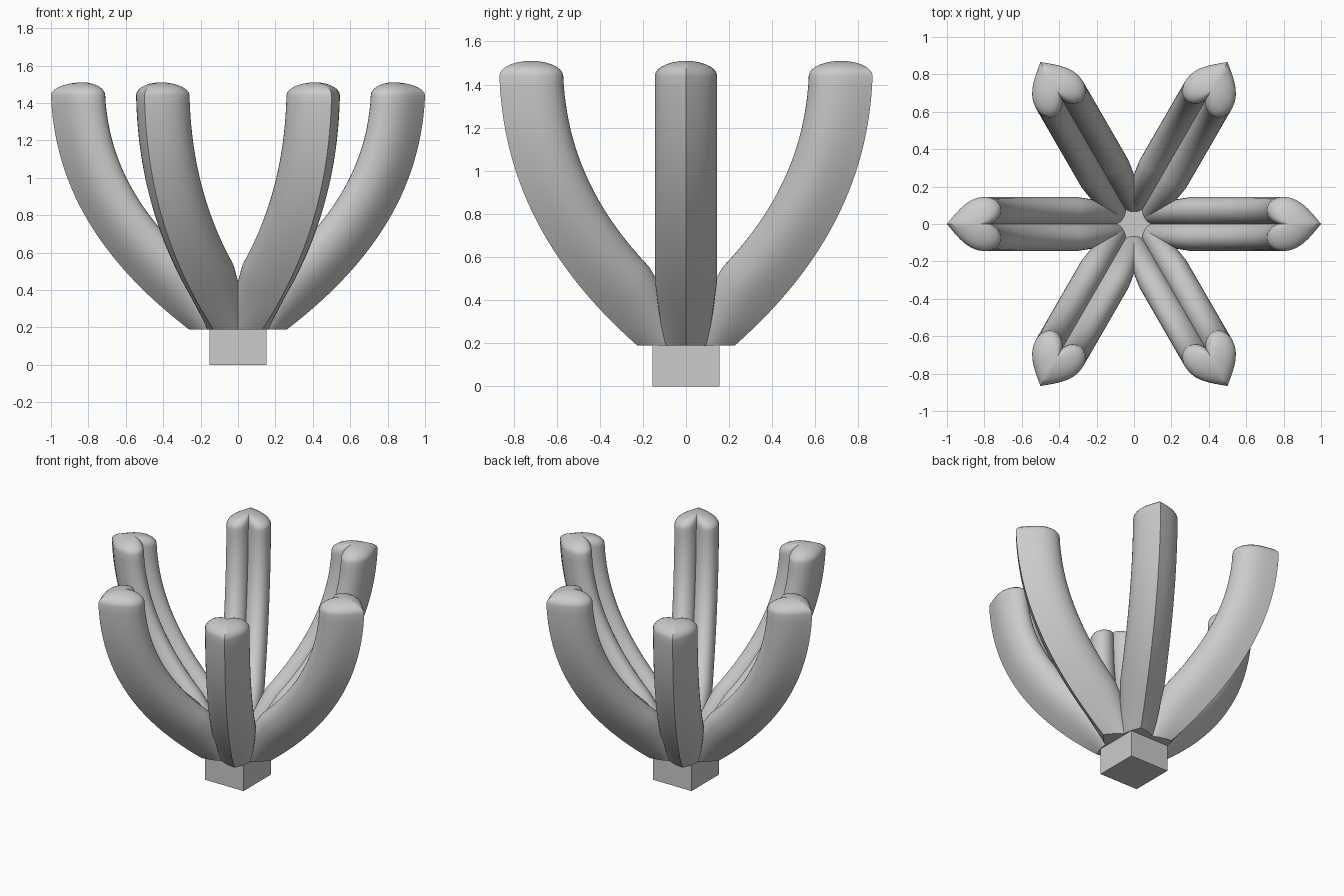
import bpy, bmesh, math
from mathutils import Vector

if "Cube" in bpy.data.objects:
    bpy.data.objects.remove(bpy.data.objects["Cube"])


def bezier(p, t):
    a, b, c, d = (Vector(q) for q in p)
    u = 1 - t
    return a * u**3 + b * 3 * u * u * t + c * 3 * u * t * t + d * t**3


# Heart cross-section as (depth from the tip, half width), mirrored
SEGMENTS = [
    [(0, 0), (.05, .06), (.11, .145), (.2, .145)],
    [(.2, .145), (.25, .145), (.29, .115), (.29, .075)],
    [(.29, .075), (.29, .04), (.265, .012), (.235, 0)],
]
half = [bezier(s, i / 7) for s in SEGMENTS for i in range(7)] + [Vector((.235, 0))]
HEART = half + [Vector((p.x, -p.y)) for p in half[-2:0:-1]]

# Path of the outer tip edge as (radius, height)
PATH = [(.26, .188), (.72, .54), (.98, .94), (1.0, 1.44)]
STEPS, DOME = 28, 7


def build_arm_mesh():
    bm = bmesh.new()
    rings = []

    # Curved body: sections tilt with the path, level at both ends
    for i in range(STEPS + 1):
        t = i / STEPS
        tip = bezier(PATH, t)
        tangent = bezier(PATH, min(1, t + .01)) - bezier(PATH, max(0, t - .01))
        blend = min(1, t / .14)
        tilt = math.atan2(tangent.x, tangent.y) * blend * min(1, (1 - t) / .1)
        size = .72 + .28 * blend
        rings.append([bm.verts.new((tip.x - p.x * size * math.cos(tilt),
                                    p.y * size,
                                    tip.y + p.x * size * math.sin(tilt)))
                      for p in HEART])

    # Domed top
    centre = .17
    for k in range(1, DOME):
        a = math.pi / 2 * k / DOME
        s, z = math.cos(a), 1.44 + .07 * math.sin(a)
        rings.append([bm.verts.new((1 - centre - (p.x - centre) * s, p.y * s, z))
                      for p in HEART])

    n = len(HEART)
    for lo, hi in zip(rings, rings[1:]):
        for j in range(n):
            k = (j + 1) % n
            bm.faces.new((lo[j], lo[k], hi[k], hi[j]))
    peak = bm.verts.new((1 - centre, 0, 1.51))
    for j in range(n):
        bm.faces.new((rings[-1][j], rings[-1][(j + 1) % n], peak))
    bm.faces.new(rings[0])
    bmesh.ops.recalc_face_normals(bm, faces=bm.faces)
    mesh = bpy.data.meshes.new("arm")
    bm.to_mesh(mesh)
    bm.free()
    return mesh


# Six arms around the centre
arm_mesh = build_arm_mesh()
for i in range(6):
    arm = bpy.data.objects.new(f"arm_{i + 1}", arm_mesh)
    arm.rotation_euler.z = math.radians(60 * i)
    bpy.context.collection.objects.link(arm)
    if i == 0:
        bpy.context.view_layer.objects.active = arm
        arm.select_set(True)
        bpy.ops.object.shade_smooth_by_angle(angle=math.radians(35))
        arm.select_set(False)

# Square base block
bpy.ops.mesh.primitive_cube_add(size=1, location=(0, 0, .096))
base = bpy.context.object
base.name = "base_block"
base.scale = (.305, .31, .192)
